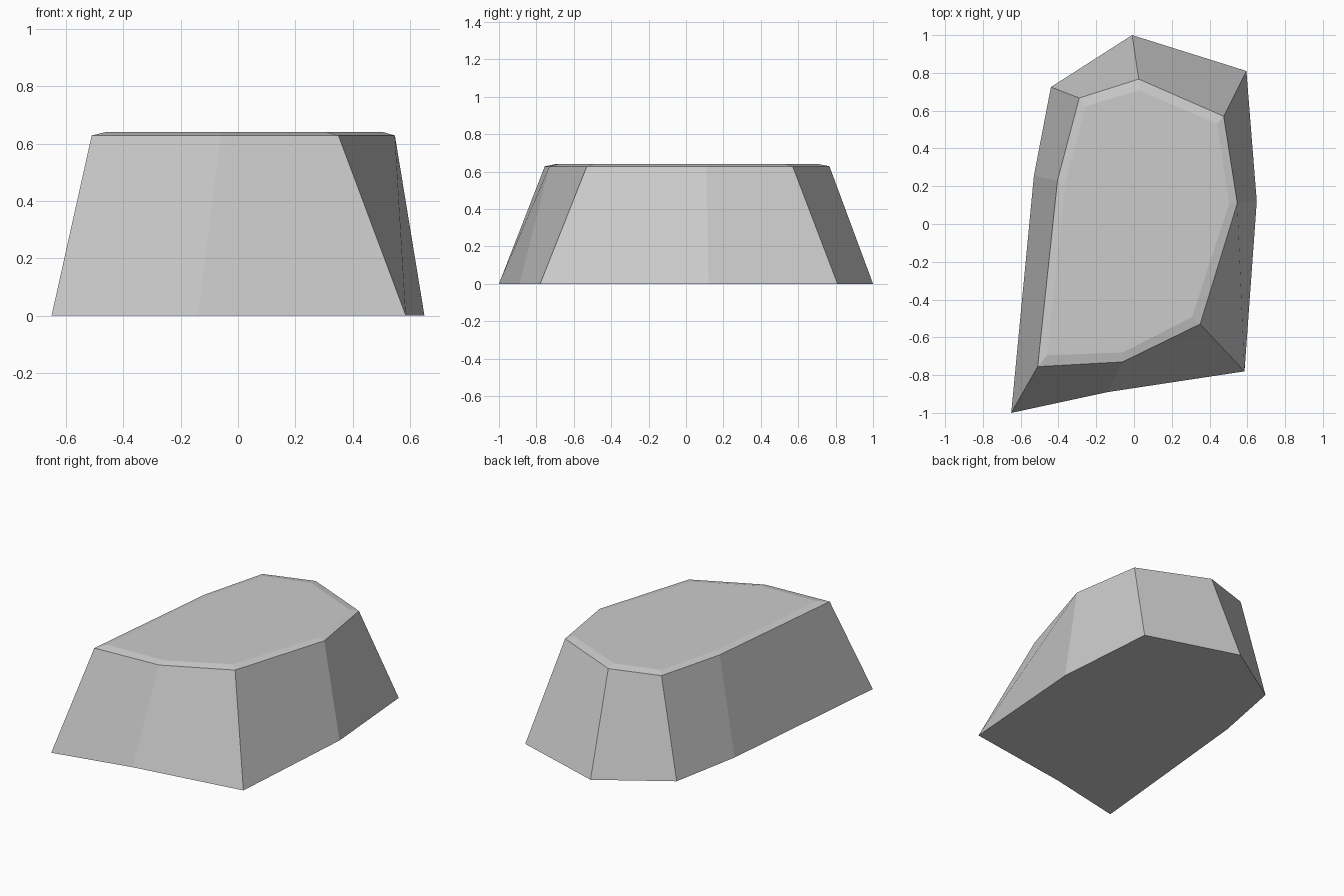
import bpy
import bmesh

cube = bpy.data.objects.get("Cube")
if cube:
    bpy.data.objects.remove(cube, do_unlink=True)

# Stone colour
stone = bpy.data.materials.new("stone_grey")
stone.use_nodes = True
grey = (0.6, 0.6, 0.6, 1.0)
stone.diffuse_color = grey
stone.node_tree.nodes["Principled BSDF"].inputs["Base Color"].default_value = grey

# Outlines, counterclockwise from the front right corner
base = [(-0.65, -1.0), (-0.14, -0.89), (0.585, -0.78), (0.65, 0.12),
        (0.595, 0.81), (-0.01, 1.0), (-0.44, 0.725), (-0.53, 0.255)]
rim = [(-0.51, -0.755), (-0.06, -0.73), (0.35, -0.53), (0.547, 0.11),
       (0.475, 0.57), (0.025, 0.767), (-0.29, 0.667), (-0.405, 0.23)]
crown = [(-0.46, -0.695), (-0.06, -0.68), (0.307, -0.493), (0.505, 0.11),
         (0.44, 0.53), (0.03, 0.708), (-0.255, 0.625), (-0.362, 0.225)]

# Sloping sides, shallow chamfer and flat top
bm = bmesh.new()
rings = [[bm.verts.new((x, y, z)) for x, y in outline]
         for outline, z in ((base, 0), (rim, 0.628), (crown, 0.64))]
for low, high in zip(rings, rings[1:]):
    for i in range(len(low)):
        j = (i + 1) % len(low)
        bm.faces.new((low[i], low[j], high[j], high[i]))
bm.faces.new(rings[-1])
bm.faces.new(rings[0][::-1])

mesh = bpy.data.meshes.new("rock")
bm.to_mesh(mesh)
bm.free()
mesh.materials.append(stone)
rock = bpy.data.objects.new("rock", mesh)
bpy.context.collection.objects.link(rock)
